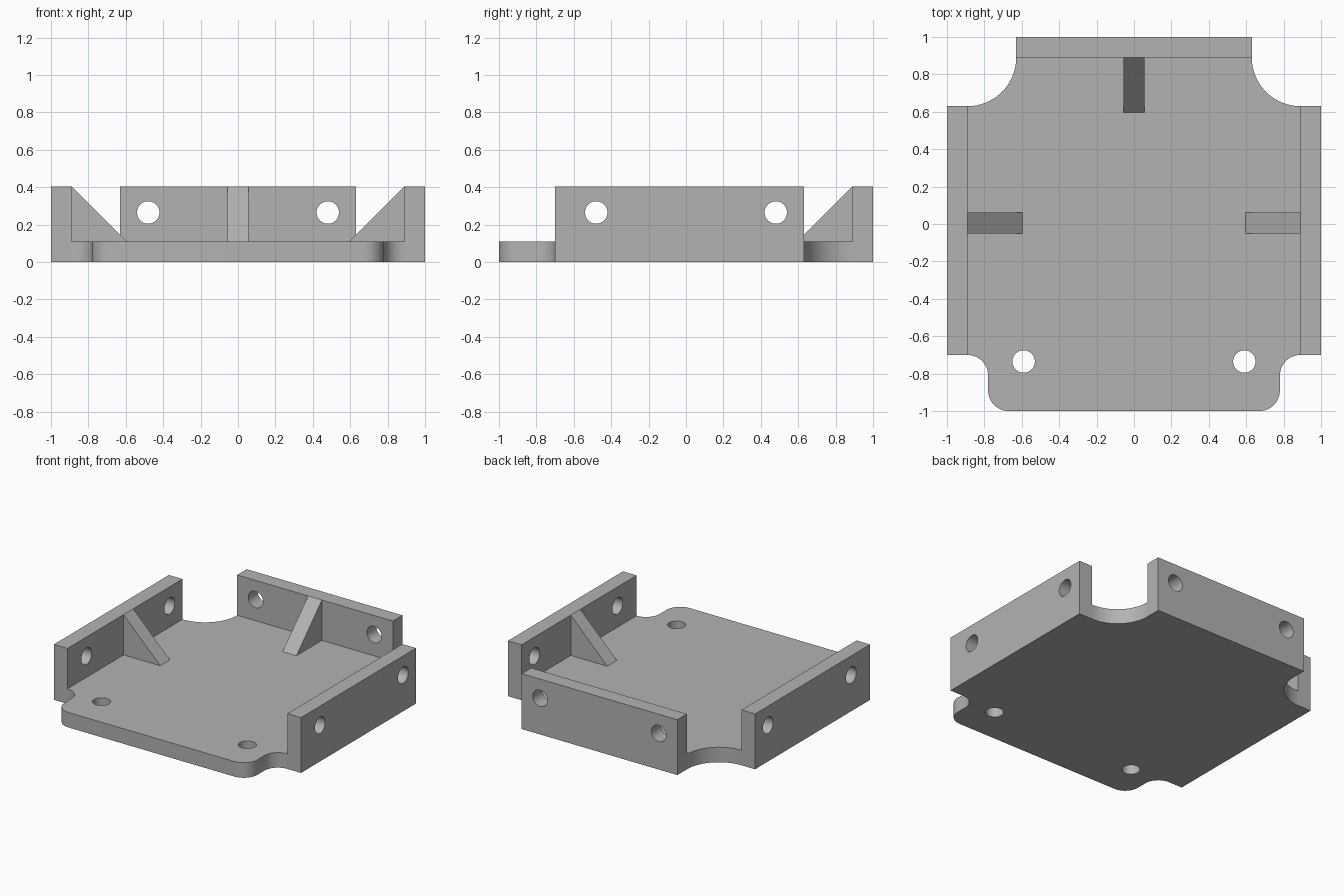
import bpy, bmesh
from math import cos, sin, radians, pi
from mathutils import Matrix, Vector

cube = bpy.data.objects.get("Cube")
if cube:
    bpy.data.objects.remove(cube, do_unlink=True)

FLOOR, TOP = 0.11, 0.405      # plate thickness, wall height
INNER = 0.89                  # inner face of the walls
BACK, FRONT = 0.63, -0.70     # ends of the side walls
HOLE_R = 0.06

grey = bpy.data.materials.new("plain grey")
grey.use_nodes = True
colour = (0.45, 0.45, 0.45, 1)
grey.diffuse_color = colour
grey.node_tree.nodes["Principled BSDF"].inputs["Base Color"].default_value = colour


def prism(name, points, offset):
    """Extrude a planar outline along offset."""
    bm = bmesh.new()
    face = bm.faces.new([bm.verts.new(p) for p in points])
    grown = bmesh.ops.extrude_face_region(bm, geom=[face])["geom"]
    bmesh.ops.translate(bm, vec=Vector(offset),
                        verts=[g for g in grown if isinstance(g, bmesh.types.BMVert)])
    bmesh.ops.recalc_face_normals(bm, faces=bm.faces)
    mesh = bpy.data.meshes.new(name)
    bm.to_mesh(mesh)
    bm.free()
    mesh.materials.append(grey)
    obj = bpy.data.objects.new(name, mesh)
    bpy.context.collection.objects.link(obj)
    return obj


def box(name, x0, x1, y0, y1, z0, z1):
    return prism(name, [(x0, y0, z0), (x1, y0, z0), (x1, y1, z0), (x0, y1, z0)],
                 (0, 0, z1 - z0))


def arc(cx, cy, r, start, end, steps):
    angles = [radians(start + (end - start) * i / steps) for i in range(steps + 1)]
    return [(cx + r * cos(a), cy + r * sin(a)) for a in angles]


def drill(obj, centres, axis):
    """Cut round holes through obj along the given axis."""
    bm = bmesh.new()
    turn = Vector((0, 0, 1)).rotation_difference(Vector(axis)).to_matrix().to_4x4()
    for c in centres:
        bmesh.ops.create_cone(bm, cap_ends=True, segments=40, radius1=HOLE_R,
                              radius2=HOLE_R, depth=0.4,
                              matrix=Matrix.Translation(c) @ turn)
    mesh = bpy.data.meshes.new("hole_cutter")
    bm.to_mesh(mesh)
    bm.free()
    mesh.materials.append(grey)
    cutter = bpy.data.objects.new("hole_cutter", mesh)
    cutter.hide_render = True
    bpy.context.collection.objects.link(cutter)
    mod = obj.modifiers.new("holes", "BOOLEAN")
    mod.operation, mod.solver, mod.object = "DIFFERENCE", "EXACT", cutter
    select(obj)
    bpy.ops.object.modifier_apply(modifier=mod.name)
    bpy.data.objects.remove(cutter, do_unlink=True)
    select(obj)
    bpy.ops.object.shade_smooth_by_angle(angle=pi / 6)


def select(obj):
    bpy.ops.object.select_all(action="DESELECT")
    obj.select_set(True)
    bpy.context.view_layer.objects.active = obj


# Floor plate: right half outline from front to back, then mirrored
half = (arc(0.67, -0.89, 0.11, -90, 0, 12)
        + arc(INNER, -0.81, 0.11, 180, 90, 12)
        + arc(INNER, INNER, INNER - BACK, 270, 180, 24))
outline = half + [(-x, y) for x, y in reversed(half)]
floor = prism("floor_plate", [(x, y, 0) for x, y in outline], (0, 0, FLOOR))
drill(floor, [(s * 0.59, -0.735, FLOOR / 2) for s in (-1, 1)], (0, 0, 1))

# Upright walls with two bolt holes each
HOLE_Z, HOLE_X = 0.265, 0.48
for side, s in (("left", 1), ("right", -1)):
    wall = box(side + "_wall", *sorted((s * INNER, s)), FRONT, BACK, 0, TOP)
    drill(wall, [(s * 0.945, y, HOLE_Z) for y in (-HOLE_X, HOLE_X)], (1, 0, 0))
wall = box("back_wall", -BACK, BACK, INNER, 1, 0, TOP)
drill(wall, [(x, 0.945, HOLE_Z) for x in (-HOLE_X, HOLE_X)], (0, 1, 0))

# Triangular ribs bracing each wall
profile = [(INNER, FLOOR), (INNER, TOP), (INNER - TOP + FLOOR, FLOOR)]
RIB = 0.112
for side, s in (("left", 1), ("right", -1)):
    prism(side + "_rib", [(s * d, 0.005 - RIB / 2, z) for d, z in profile], (0, RIB, 0))
prism("back_rib", [(-RIB / 2, d, z) for d, z in profile], (RIB, 0, 0))
